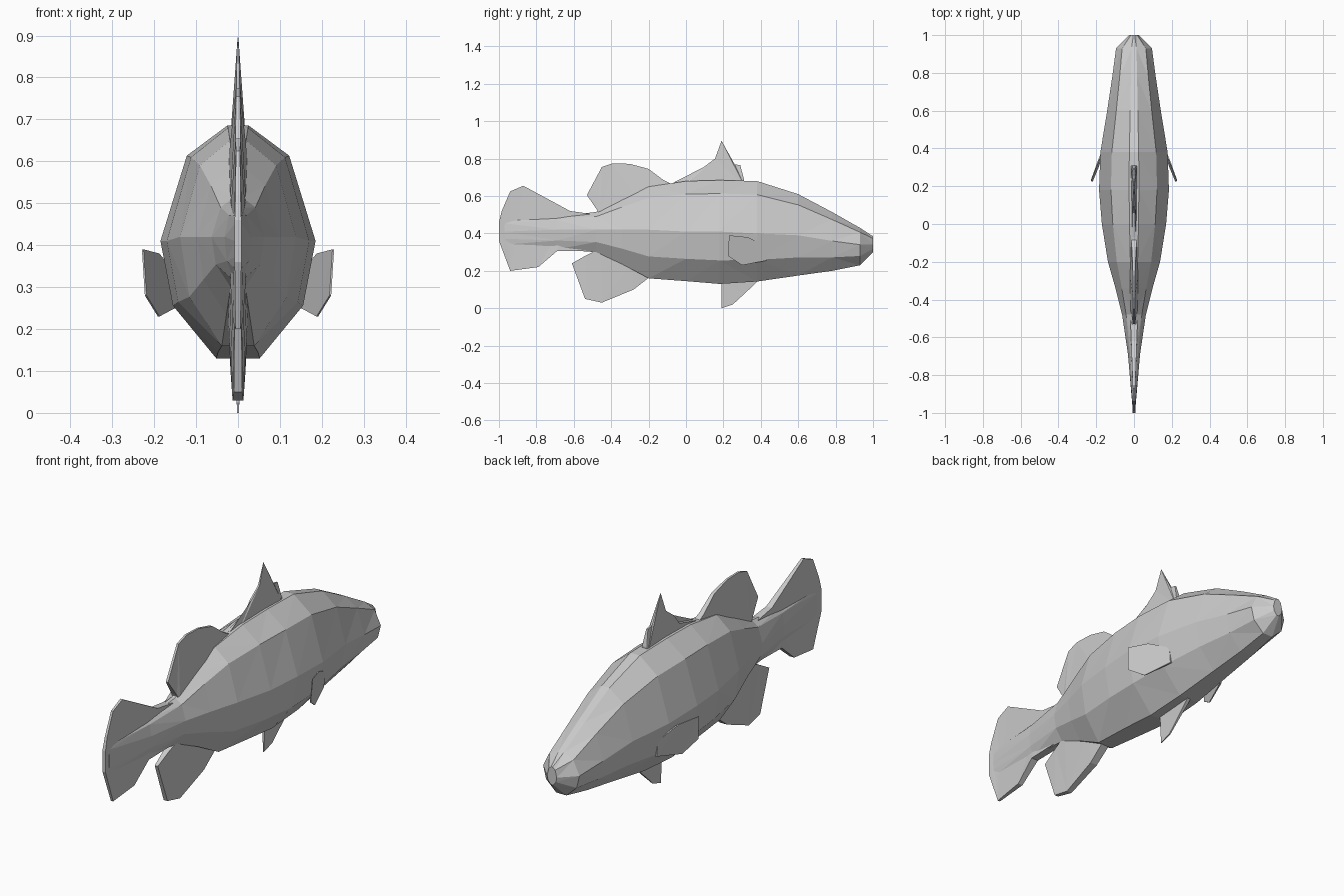
import bpy, bmesh


def finish(name, bm):
    bmesh.ops.recalc_face_normals(bm, faces=bm.faces)
    mesh = bpy.data.meshes.new(name)
    bm.to_mesh(mesh)
    bm.free()
    obj = bpy.data.objects.new(name, mesh)
    bpy.context.collection.objects.link(obj)
    return obj


def loft_body(name, stations):
    # Ten-sided faceted sections: half width, top, widest height, bottom
    bm = bmesh.new()
    rings = []
    for y, w, top, mid, bot in stations:
        half = [(0.14 * w, top),
                (0.66 * w, mid + 0.74 * (top - mid)),
                (w, mid),
                (0.84 * w, mid - 0.55 * (mid - bot)),
                (0.28 * w, bot)]
        pts = half + [(-x, z) for x, z in reversed(half)]
        rings.append([bm.verts.new((x, y, z)) for x, z in pts])
    for a, b in zip(rings, rings[1:]):
        for i in range(len(a)):
            j = (i + 1) % len(a)
            bm.faces.new((a[i], a[j], b[j], b[i]))
    bm.faces.new(rings[0])
    bm.faces.new(rings[-1])
    bmesh.ops.triangulate(bm, faces=bm.faces)
    return finish(name, bm)


def fin(name, outline, lean=None, side=1):
    # Outline of (y, z, half thickness); lean gives the x of the mid-plane
    bm = bmesh.new()
    sides = []
    for s in (1, -1):
        sides.append([bm.verts.new((side * (lean(y, z) if lean else 0) + s * t, y, z))
                      for y, z, t in outline])
    a, b = sides
    for i in range(len(a)):
        j = (i + 1) % len(a)
        bm.faces.new((a[i], a[j], b[j], b[i]))
    bm.faces.new(a)
    bm.faces.new(b)
    bmesh.ops.triangulate(bm, faces=bm.faces)
    return finish(name, bm)


# Body from snout to tail root
loft_body("body", [
    (1.00, 0.025, 0.385, 0.34, 0.30),
    (0.93, 0.095, 0.43, 0.34, 0.23),
    (0.78, 0.115, 0.515, 0.36, 0.20),
    (0.60, 0.142, 0.61, 0.39, 0.175),
    (0.38, 0.178, 0.68, 0.40, 0.143),
    (0.18, 0.185, 0.685, 0.41, 0.13),
    (0.00, 0.170, 0.68, 0.41, 0.145),
    (-0.20, 0.138, 0.65, 0.42, 0.16),
    (-0.34, 0.098, 0.585, 0.42, 0.235),
    (-0.48, 0.063, 0.515, 0.42, 0.30),
    (-0.69, 0.032, 0.49, 0.42, 0.315),
    (-0.97, 0.008, 0.47, 0.41, 0.34),
])

# Tail fin
fin("tail_fin", [
    (-0.48, 0.50, 0.02), (-0.62, 0.52, 0.015), (-0.87, 0.655, 0.006),
    (-0.94, 0.625, 0.005), (-0.985, 0.52, 0.006), (-1.0, 0.46, 0.008),
    (-1.0, 0.36, 0.008), (-0.94, 0.20, 0.006), (-0.79, 0.22, 0.012),
    (-0.69, 0.305, 0.018), (-0.48, 0.31, 0.02)])

# Spiny front dorsal fin
fin("front_dorsal_fin", [
    (0.31, 0.66, 0.018), (0.31, 0.69, 0.012), (0.29, 0.765, 0.004),
    (0.26, 0.77, 0.005), (0.19, 0.895, 0.001), (0.155, 0.80, 0.004),
    (0.095, 0.755, 0.004), (0.06, 0.705, 0.008), (-0.07, 0.67, 0.008),
    (-0.05, 0.62, 0.018)])

# Rounded rear dorsal fin
fin("rear_dorsal_fin", [
    (-0.05, 0.65, 0.015), (-0.12, 0.685, 0.012), (-0.20, 0.745, 0.008),
    (-0.30, 0.772, 0.005), (-0.39, 0.775, 0.005), (-0.45, 0.755, 0.005),
    (-0.53, 0.605, 0.006), (-0.475, 0.525, 0.014), (-0.46, 0.49, 0.02),
    (-0.25, 0.58, 0.025)])

# Anal fin
fin("anal_fin", [
    (-0.19, 0.17, 0.02), (-0.28, 0.10, 0.018), (-0.45, 0.03, 0.013),
    (-0.54, 0.05, 0.01), (-0.61, 0.24, 0.008), (-0.53, 0.285, 0.014),
    (-0.46, 0.32, 0.02), (-0.28, 0.26, 0.025)])

# Pelvic fin under the belly
fin("pelvic_fin", [
    (0.40, 0.16, 0.01), (0.31, 0.075, 0.005), (0.25, 0.02, 0.003),
    (0.19, 0.0, 0.002), (0.19, 0.15, 0.008)])

# Pectoral fins angled out from the flanks
for side, label in ((1, "right"), (-1, "left")):
    fin(label + "_pectoral_fin", [
        (0.43, 0.33, 0.004), (0.33, 0.38, 0.003), (0.23, 0.39, 0.002),
        (0.225, 0.28, 0.002), (0.30, 0.23, 0.002), (0.43, 0.255, 0.004)],
        lean=lambda y, z: 0.148 + 0.36 * (0.43 - y) + 0.08 * (z - 0.30), side=side)
